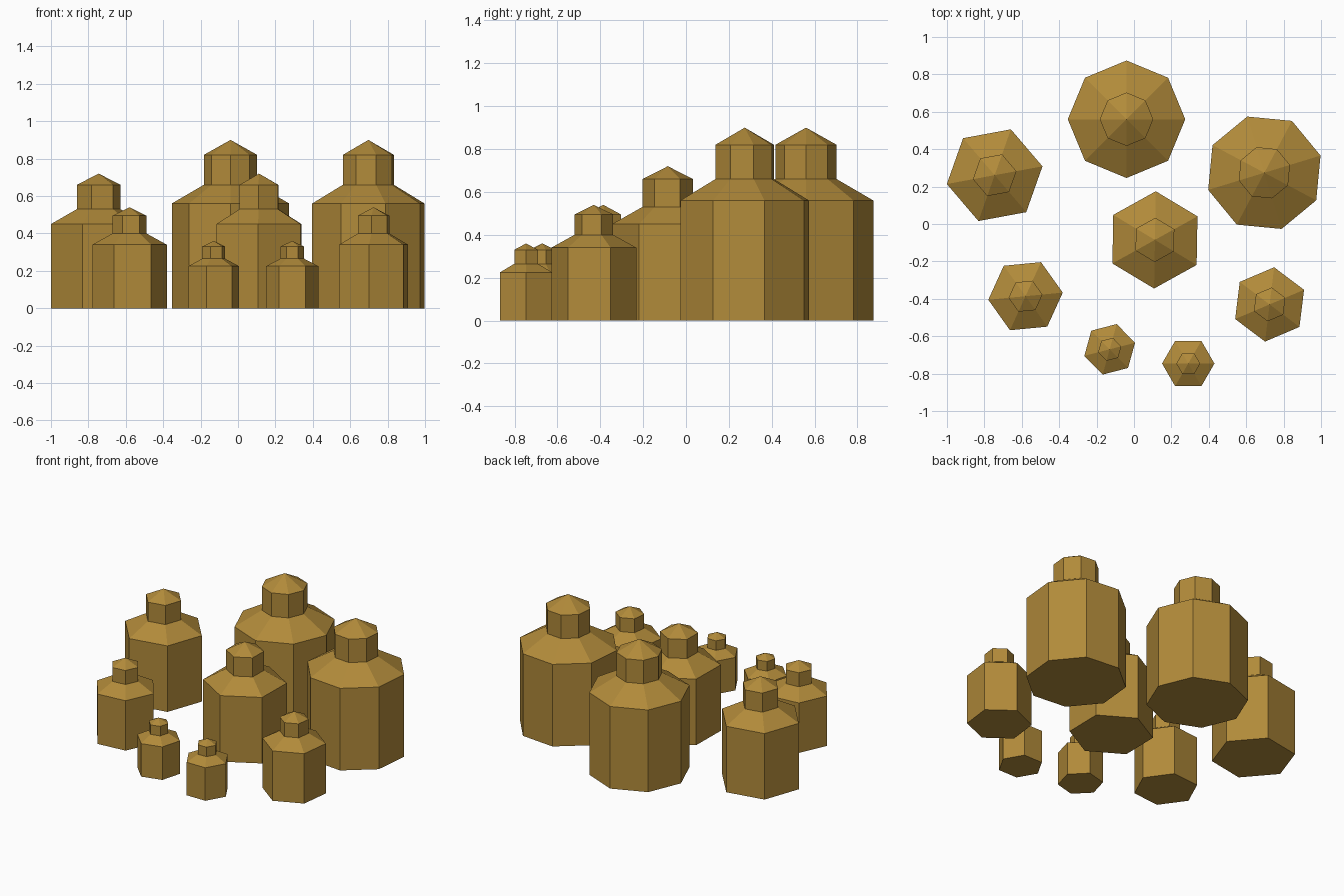
import bpy, bmesh, math

if "Cube" in bpy.data.objects:
    bpy.data.objects.remove(bpy.data.objects["Cube"])

mat = bpy.data.materials.new("golden brown")
mat.diffuse_color = (0.44, 0.255, 0.042, 1)
mat.use_nodes = True
mat.node_tree.nodes["Principled BSDF"].inputs["Base Color"].default_value = mat.diffuse_color


def bottle(name, x, y, radius, sides, turn, heights):
    """Faceted bottle: body, sloped shoulder, neck and pointed cap."""
    body, shoulder, neck, tip = heights
    neck_r = radius * 0.455
    bm = bmesh.new()
    rings = []
    for r, z in ((radius, 0), (radius, body), (neck_r, shoulder), (neck_r, neck)):
        rings.append([bm.verts.new((
            r * math.cos(math.radians(turn) + math.tau * i / sides),
            r * math.sin(math.radians(turn) + math.tau * i / sides), z))
            for i in range(sides)])
    apex = bm.verts.new((0, 0, tip))
    bm.faces.new(rings[0][::-1])                      # base
    for i in range(sides):
        j = (i + 1) % sides
        for lo, hi in zip(rings, rings[1:]):          # walls and shoulder
            bm.faces.new((lo[i], lo[j], hi[j], hi[i]))
        bm.faces.new((rings[-1][i], rings[-1][j], apex))  # cap
    mesh = bpy.data.meshes.new(name)
    bm.to_mesh(mesh)
    bm.free()
    mesh.materials.append(mat)
    obj = bpy.data.objects.new(name, mesh)
    obj.location = (x, y, 0)
    bpy.context.collection.objects.link(obj)


# Heights of body, shoulder, neck and tip for each size
LARGE = (0.56, 0.66, 0.82, 0.90)
MEDIUM = (0.45, 0.53, 0.66, 0.72)
SMALL = (0.34, 0.40, 0.495, 0.54)
TINY = (0.225, 0.265, 0.33, 0.36)

bottle("large_bottle_back", -0.04, 0.56, 0.314, 8, 0, LARGE)
bottle("large_bottle_right", 0.697, 0.274, 0.314, 8, 17, LARGE)
bottle("medium_bottle_left", -0.745, 0.261, 0.26, 6, 10.5, MEDIUM)
bottle("medium_bottle_centre", 0.112, -0.085, 0.26, 6, 29, MEDIUM)
bottle("small_bottle_left", -0.58, -0.386, 0.2, 6, 5.5, SMALL)
bottle("small_bottle_right", 0.725, -0.43, 0.2, 6, 23, SMALL)
bottle("tiny_bottle_left", -0.13, -0.67, 0.14, 6, 14.5, TINY)
bottle("tiny_bottle_right", 0.29, -0.746, 0.14, 6, 0, TINY)
